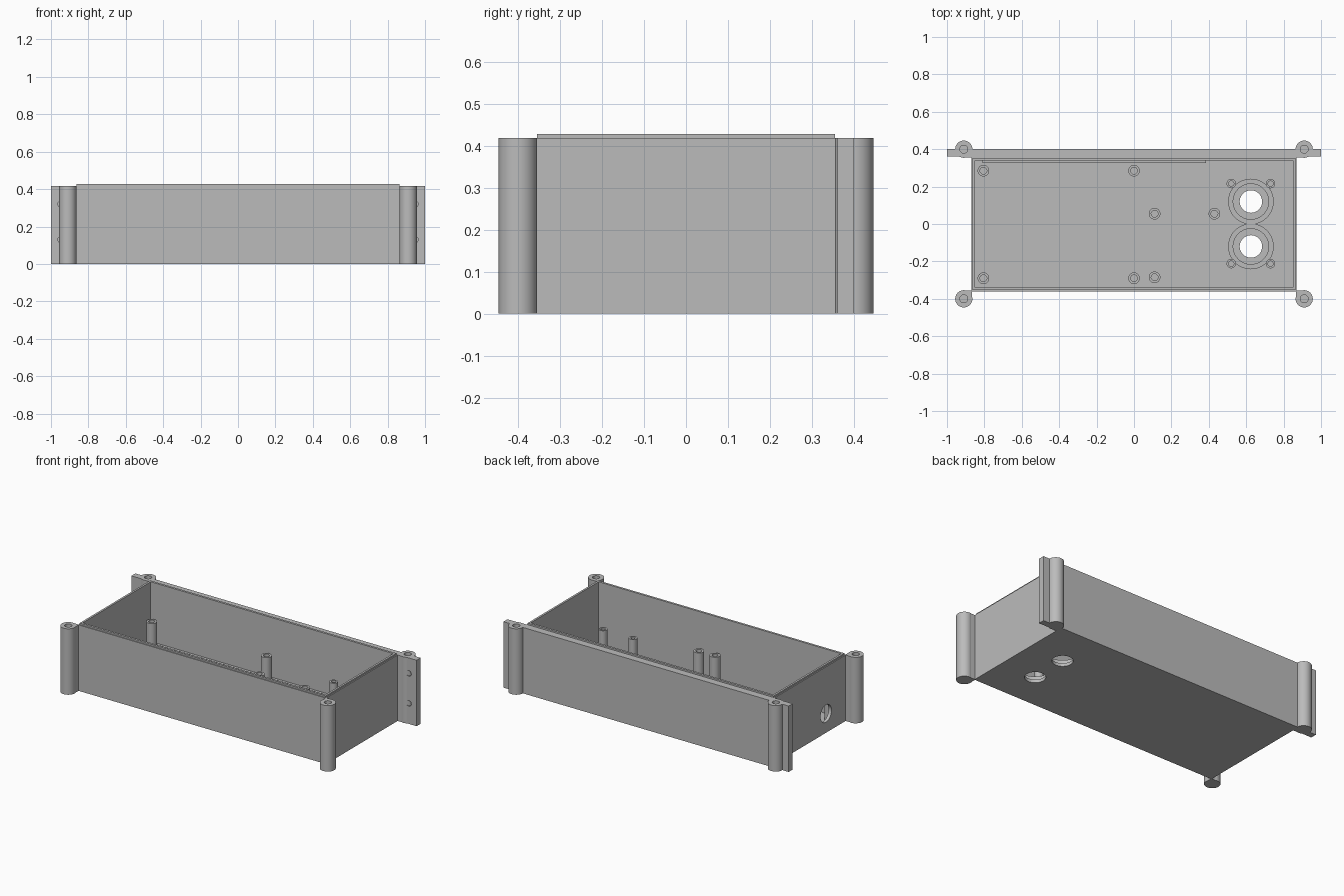
import bpy
import bmesh
from mathutils import Matrix, Vector

old = bpy.data.objects.get("Cube")
if old:
    bpy.data.objects.remove(old, do_unlink=True)

# One matte grey plastic
GREY = (0.5, 0.5, 0.5, 1.0)
grey = bpy.data.materials.new("grey plastic")
grey.use_nodes = True
grey.diffuse_color = GREY
grey.node_tree.nodes["Principled BSDF"].inputs["Base Color"].default_value = GREY

TOP = 0.418            # rim height of walls and posts
FLOOR = 0.02
WALL_X, WALL_Y = 0.87, 0.36
POST_X, POST_Y = 0.91, 0.40


def finish(name, bm):
    bmesh.ops.recalc_face_normals(bm, faces=bm.faces)
    mesh = bpy.data.meshes.new(name)
    bm.to_mesh(mesh)
    bm.free()
    mesh.materials.append(grey)
    obj = bpy.data.objects.new(name, mesh)
    bpy.context.collection.objects.link(obj)
    return obj


def box(name, x, y, z):
    """Box from (min, max) pairs."""
    bm = bmesh.new()
    bmesh.ops.create_cube(bm, size=1)
    size = Vector([b - a for a, b in (x, y, z)])
    mid = Vector([(a + b) / 2 for a, b in (x, y, z)])
    bm.transform(Matrix.Translation(mid) @ Matrix.Diagonal(size).to_4x4())
    return finish(name, bm)


def cylinder(name, centre, radius, length, axis="Z", sides=40):
    bm = bmesh.new()
    bmesh.ops.create_cone(bm, cap_ends=True, segments=sides,
                          radius1=radius, radius2=radius, depth=length)
    turn = {"Z": Matrix(), "X": Matrix.Rotation(1.5708, 4, "Y"),
            "Y": Matrix.Rotation(1.5708, 4, "X")}[axis]
    bm.transform(Matrix.Translation(centre) @ turn)
    return finish(name, bm)


def cut(obj, cutters):
    """Subtract the cutters and bake the result."""
    for cutter in cutters:
        mod = obj.modifiers.new("cut", "BOOLEAN")
        mod.operation, mod.solver, mod.object = "DIFFERENCE", "EXACT", cutter
    bpy.context.view_layer.update()
    graph = bpy.context.evaluated_depsgraph_get()
    mesh = bpy.data.meshes.new_from_object(obj.evaluated_get(graph))
    obj.modifiers.clear()
    obj.data = mesh


def tube(name, x, y, bottom, top, outer, inner):
    """Hollow upright cylinder, open through its whole height."""
    obj = cylinder(name, (x, y, (bottom + top) / 2), outer, top - bottom)
    bore = cylinder("bore", (x, y, (bottom + top) / 2), inner, 2 * (top - bottom))
    cut(obj, [bore])
    bpy.data.objects.remove(bore, do_unlink=True)
    return obj


cutters = []

# Shell: cavity, two floor openings and two openings in the right end wall
shell = box("shell", (-WALL_X, WALL_X), (-WALL_Y, WALL_Y), (0, TOP))
shell_cuts = [box("cavity", (-0.85, 0.85), (-0.34, 0.34), (FLOOR, 1))]
for y in (-0.12, 0.12):
    shell_cuts.append(cylinder("floor_hole", (0.625, y, 0), 0.06, 0.2))
for y in (-0.16, 0.13):
    shell_cuts.append(cylinder("wall_hole", (-WALL_X, y, 0.122), 0.055, 0.2, "X"))
cut(shell, shell_cuts)
cutters += shell_cuts

# Raised lip around the rim
lip = box("rim_lip", (-0.863, 0.863), (-0.354, 0.354), (TOP - 0.01, 0.428))
lip_cut = box("lip_opening", (-0.85, 0.85), (-0.34, 0.34), (0.3, 1))
cut(lip, [lip_cut])
cutters.append(lip_cut)

# Corner screw posts, each with a web to the shell corner
post_holes = []
for sx, side in ((-1, "right"), (1, "left")):
    for sy, end in ((-1, "front"), (1, "back")):
        x, y = sx * POST_X, sy * POST_Y
        hole = cylinder("post_hole", (x, y, TOP), 0.021, 0.4)
        post_holes.append(hole)
        post = cylinder(f"{end}_{side}_post", (x, y, TOP / 2), 0.046, TOP, sides=48)
        web = box(f"{end}_{side}_post_web", sorted((x, sx * 0.866)),
                  sorted((y, sy * 0.356)), (0, TOP))
        cut(post, [hole])
        cut(web, [hole])
cutters += post_holes

# Mounting plate along the back with shallow screw recesses in its flanges
plate = box("back_plate", (-1, 1), (WALL_Y, POST_Y), (0, TOP))
recesses = [cylinder("flange_recess", (sx * 0.945, WALL_Y, z), 0.018, 0.04, "Y")
            for sx in (-1, 1) for z in (0.13, 0.32)]
cut(plate, post_holes + recesses)
cutters += recesses

# Board standoffs
STANDOFFS = [(-0.805, 0.285), (0, 0.285), (-0.805, -0.29), (0, -0.29),
             (0.11, -0.285), (0.11, 0.055), (0.43, 0.055)]
for x, y in STANDOFFS:
    tube("board_standoff", x, y, FLOOR - 0.005, 0.21, 0.031, 0.018)
for x in (0.52, 0.73):
    for y in (-0.212, 0.216):
        tube("sensor_standoff", x, y, FLOOR - 0.005, 0.21, 0.025, 0.014)

# Collars around the floor openings
for y in (-0.12, 0.12):
    tube("floor_collar", 0.625, y, FLOOR - 0.005, 0.06, 0.122, 0.095)

# Low ledge along the inside of the back wall
box("back_ledge", (-0.81, 0.385), (0.325, 0.342), (FLOOR - 0.005, 0.05))

for helper in cutters:
    bpy.data.objects.remove(helper, do_unlink=True)

# Smooth round walls, keep edges crisp
for obj in bpy.context.scene.objects:
    obj.select_set(obj.type == "MESH")
    if obj.type == "MESH":
        bpy.context.view_layer.objects.active = obj
bpy.ops.object.shade_smooth_by_angle(angle=0.6)
